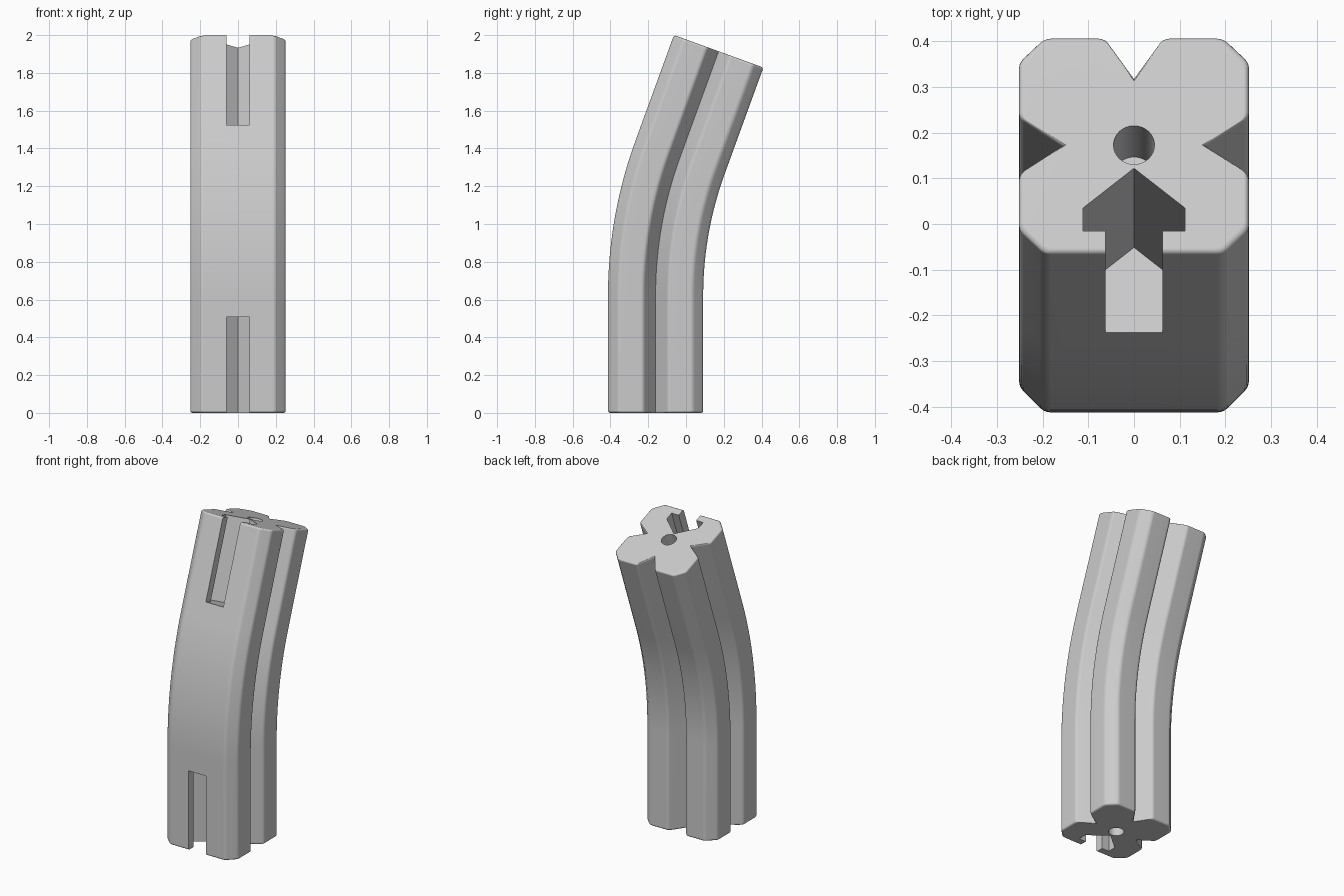
import bpy, bmesh, math
from mathutils import Matrix, Vector

cube = bpy.data.objects.get("Cube")
if cube:
    bpy.data.objects.remove(cube, do_unlink=True)

HALF = 0.252            # half width of the section
BEND = math.radians(20)
LOWER, RADIUS, UPPER = 0.62, 2.136, 0.6
ARC = RADIUS * BEND
LENGTH = LOWER + ARC + UPPER


def frame(s):
    """Section frame at distance s along the bent centre line."""
    a = min(max((s - LOWER) / RADIUS, 0), BEND)
    end = s - LOWER - ARC if s > LOWER + ARC else 0
    y = RADIUS * (1 - math.cos(a)) + end * math.sin(a)
    z = min(s, LOWER) + RADIUS * math.sin(a) + end * math.cos(a)
    return Matrix.Translation((0, y - 0.161, z)) @ Matrix.Rotation(-a, 4, 'X')


def loft(name, profile, stations):
    """Skin a closed profile through (distance, scale) stations."""
    bm = bmesh.new()
    rings = [[bm.verts.new(frame(s) @ Vector((x * k, y * k, 0))) for x, y in profile]
             for s, k in stations]
    n = len(profile)
    for low, high in zip(rings, rings[1:]):
        for i in range(n):
            j = (i + 1) % n
            bm.faces.new((low[i], low[j], high[j], high[i]))
    bm.faces.new(rings[0][::-1])
    bm.faces.new(rings[-1])
    bmesh.ops.recalc_face_normals(bm, faces=bm.faces)
    mesh = bpy.data.meshes.new(name)
    bm.to_mesh(mesh)
    bm.free()
    obj = bpy.data.objects.new(name, mesh)
    bpy.context.collection.objects.link(obj)
    return obj


def rounded(points, radius, steps=3):
    """Round profile corners, leaving groove bottoms sharp."""
    out = []
    for i, p in enumerate(points):
        if max(abs(p.x), abs(p.y)) < HALF - 0.001:
            out.append(p)
            continue
        a = p + (points[i - 1] - p).normalized() * radius
        b = p + (points[(i + 1) % len(points)] - p).normalized() * radius
        for k in range(steps + 1):
            t = k / steps
            out.append(a * (1 - t) ** 2 + p * (2 * t * (1 - t)) + b * t * t)
    return out


# Section: four chamfered corners, V grooves on the back and both sides
chamfer, groove_half, groove_depth = 0.056, 0.065, 0.095
corners = []
for turn in range(4):
    spin = Matrix.Rotation(turn * math.pi / 2, 2)
    side = [Vector((HALF, chamfer - HALF))]
    if turn != 3:
        side += [Vector((HALF, -groove_half)), Vector((HALF - groove_depth, 0)),
                 Vector((HALF, groove_half))]
    side.append(Vector((HALF, HALF - chamfer)))
    corners += [spin @ p for p in side]
section = rounded(corners, 0.014)

# Stations with softened end rims and an evenly divided bend
rim = 0.012
soft = [(rim * (1 - math.sin(t)), 1 - rim * (1 - math.cos(t)) / HALF)
        for t in (math.pi / 2, math.pi / 3, math.pi / 6, 0)]
bend = [(LOWER + ARC * i / 20, 1) for i in range(21)]
body = loft("curved_block", section,
            soft + bend + [(LENGTH - s, k) for s, k in reversed(soft)])

# Arrow-shaped keyway and round pin hole in each end
half_key = [(0.062, -0.4), (0.062, -0.2), (0.112, -0.2), (0.112, -0.147)]
keyway = half_key + [(0, -0.054)] + [(-x, y) for x, y in reversed(half_key)]
hole = [(0.045 * math.cos(math.tau * i / 32), 0.045 * math.sin(math.tau * i / 32))
        for i in range(32)]
cutters = []
for label, profile, depth in (("keyway", keyway, 0.508), ("pin_hole", hole, 0.2)):
    for end, span in (("lower", (-0.1, depth)), ("upper", (LENGTH - depth, LENGTH + 0.1))):
        cutter = loft(f"{end}_{label}_cutter", profile, [(s, 1) for s in span])
        cutter.hide_render = True
        cutters.append(cutter)

bpy.ops.object.select_all(action='DESELECT')
bpy.context.view_layer.objects.active = body
body.select_set(True)
for cutter in cutters:
    cut = body.modifiers.new(cutter.name, 'BOOLEAN')
    cut.operation, cut.solver, cut.object = 'DIFFERENCE', 'EXACT', cutter
    bpy.ops.object.modifier_apply(modifier=cut.name)
    bpy.data.objects.remove(cutter, do_unlink=True)

# Single grey finish
grey = bpy.data.materials.new("plain_grey")
grey.use_nodes = True
colour = (0.6, 0.6, 0.6, 1)
grey.diffuse_color = colour
grey.node_tree.nodes["Principled BSDF"].inputs["Base Color"].default_value = colour
body.data.materials.clear()
body.data.materials.append(grey)

bpy.ops.object.shade_smooth_by_angle(angle=math.radians(35))
normals = body.modifiers.new("flat_face_normals", 'WEIGHTED_NORMAL')
normals.keep_sharp = True
